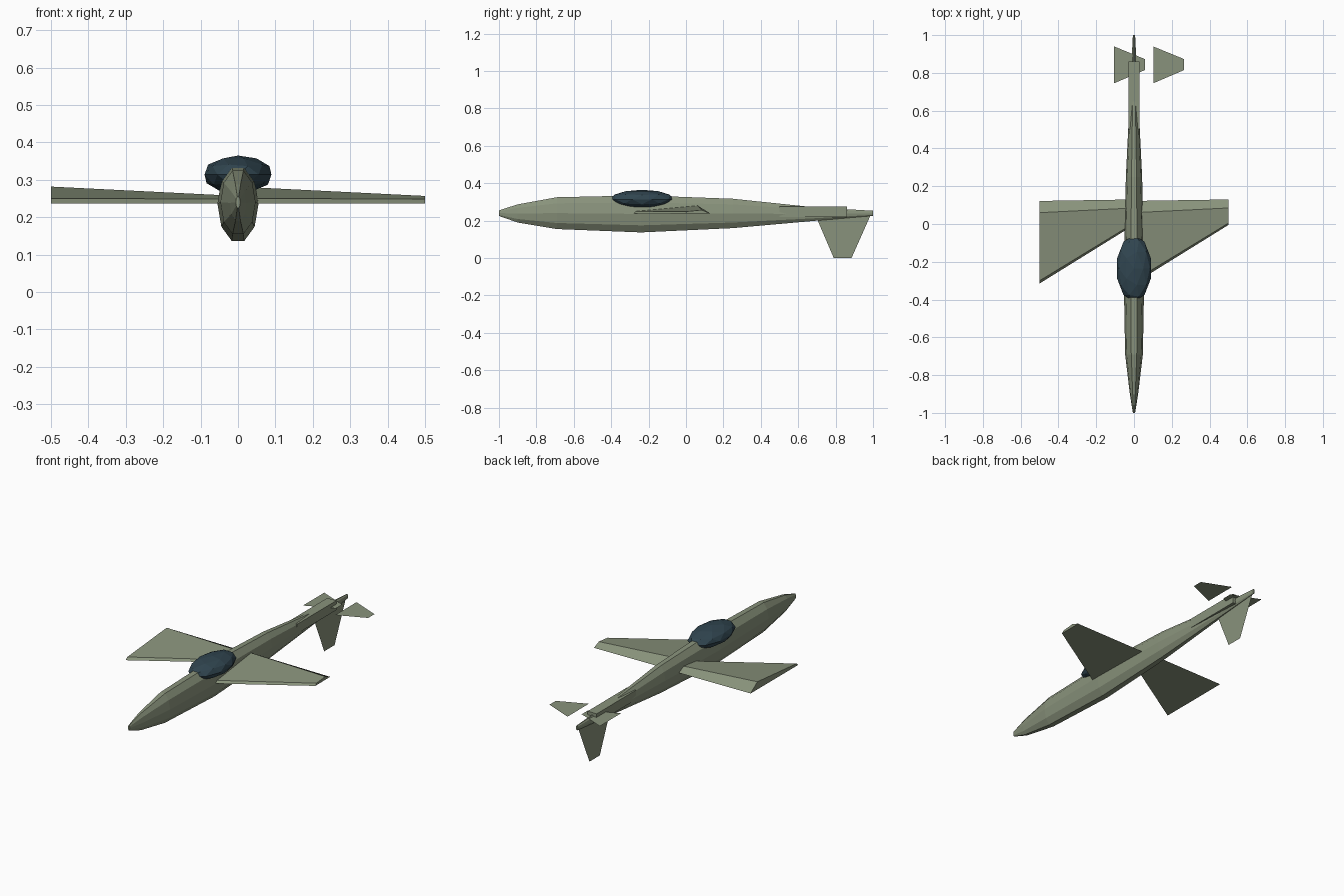
import bpy, math

if "Cube" in bpy.data.objects:
    bpy.data.objects.remove(bpy.data.objects["Cube"])

def material(name, rgb):
    m = bpy.data.materials.new(name)
    m.diffuse_color = (*rgb, 1)
    m.use_nodes = True
    m.node_tree.nodes["Principled BSDF"].inputs["Base Color"].default_value = m.diffuse_color
    return m

body_mat = material("sage_green", (0.25, 0.29, 0.20))
glass_mat = material("dark_glass", (0.03, 0.06, 0.08))

def add_mesh(name, verts, faces, mat=body_mat):
    me = bpy.data.meshes.new(name)
    me.from_pydata(verts, [], faces)
    me.materials.append(mat)
    ob = bpy.data.objects.new(name, me)
    bpy.context.collection.objects.link(ob)
    return ob

def loft(name, rings):
    """Skin a list of equal-length closed rings and cap both ends."""
    n = len(rings[0])
    verts = [p for r in rings for p in r]
    faces = [(i * n + k, i * n + (k + 1) % n, (i + 1) * n + (k + 1) % n, (i + 1) * n + k)
             for i in range(len(rings) - 1) for k in range(n)]
    faces += [tuple(reversed(range(n))), tuple(range(len(verts) - n, len(verts)))]
    return add_mesh(name, verts, faces)

# Fuselage: ten-sided sections (y, half width, bottom z, top z)
sections = [(-1, .006, .225, .255), (-.9, .022, .190, .287), (-.69, .047, .155, .325),
            (-.24, .055, .137, .335), (.25, .043, .160, .317), (.7, .021, .200, .270),
            (1, .006, .226, .253)]
rings = []
for y, w, lo, hi in sections:
    h = (hi - lo) / 2 / math.sin(math.radians(72))
    rings.append([(w * math.cos(math.tau * k / 10), y, (lo + hi) / 2 + h * math.sin(math.tau * k / 10))
                  for k in range(10)])
loft("fuselage", rings)

# Canopy: low-poly squashed ball
bpy.ops.mesh.primitive_ico_sphere_add(subdivisions=2, radius=1, location=(0, -.235, .314))
canopy = bpy.context.object
canopy.name = "canopy"
canopy.scale = (.094, .175, .051)
canopy.data.materials.append(glass_mat)

# Wings: the same tapered panel placed on each side (copied, not mirrored)
for name, x in (("left_wing", -.5), ("right_wing", 0)):
    wide = [(x, -.315, .237), (x, -.30, .250), (x, .06, .282), (x, .122, .238)]
    narrow = [(x + .5, -.005, .237), (x + .5, .005, .249), (x + .5, .085, .257), (x + .5, .13, .238)]
    loft(name, [wide, narrow])

# Tail block on top of the rear fuselage
bpy.ops.mesh.primitive_cube_add(size=1, location=(0, .68, .248))
block = bpy.context.object
block.name = "tail_block"
block.scale = (.058, .36, .055)
block.data.materials.append(body_mat)

# Thin tailplanes, again a repeated panel
for name, x in (("left_tailplane", -.105), ("right_tailplane", .102)):
    add_mesh(name, [(x, .745, .255), (x + .163, .815, .255), (x + .163, .873, .255), (x, .94, .255)],
             [(0, 1, 2, 3)])

# Thin fin hanging below the tail
add_mesh("lower_fin", [(0, .70, .21), (0, .79, 0), (0, .885, 0), (0, .985, .225)], [(0, 1, 2, 3)])
